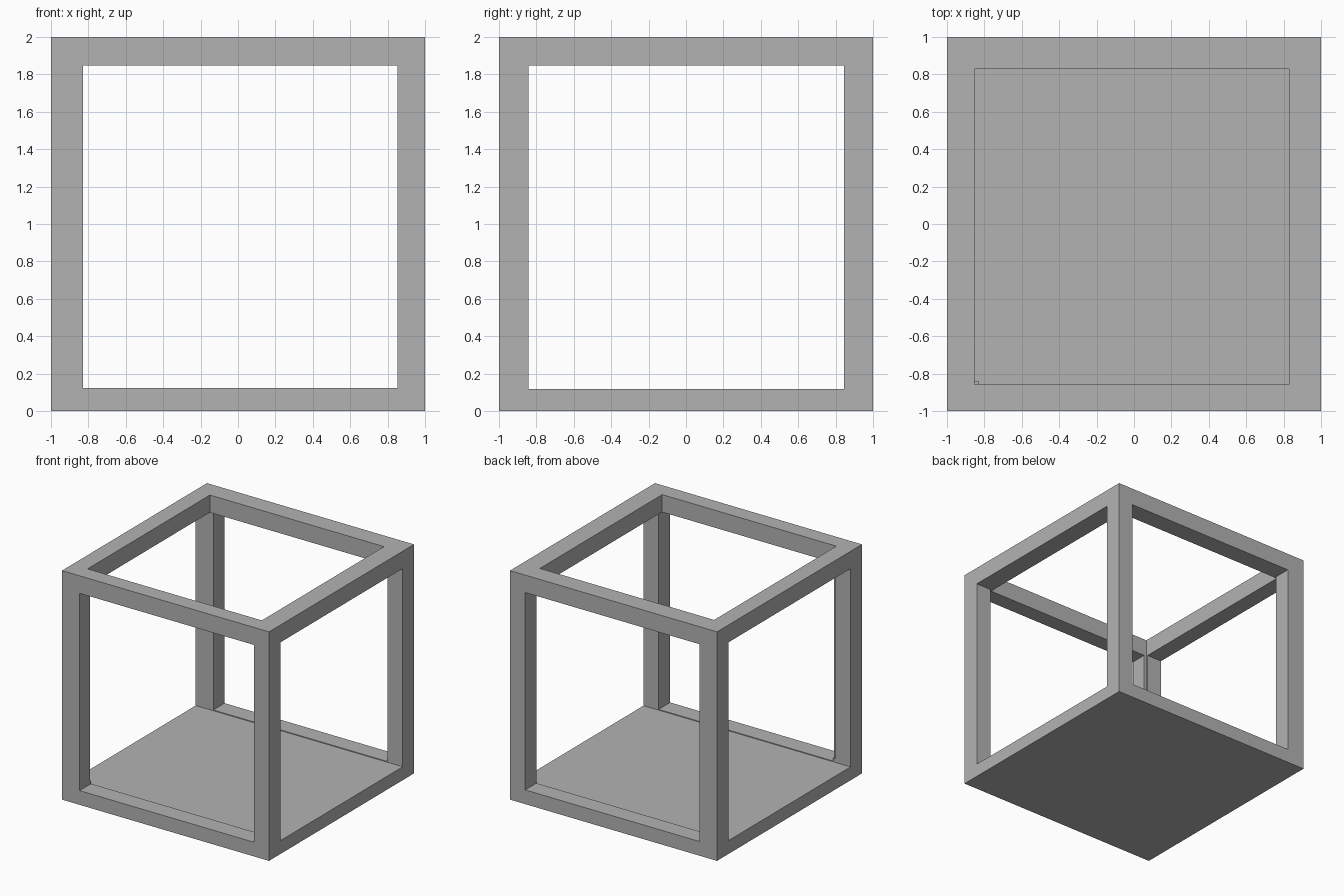
import bpy
from mathutils import Vector

cube = bpy.data.objects.get("Cube")
if cube:
    bpy.data.objects.remove(cube, do_unlink=True)

grey = bpy.data.materials.new("mid_grey")
grey.use_nodes = True
grey.diffuse_color = (0.45, 0.45, 0.45, 1)
grey.node_tree.nodes["Principled BSDF"].inputs["Base Color"].default_value = grey.diffuse_color


def box(name, low, high):
    """Axis-aligned box between two corners."""
    low, high = Vector(low), Vector(high)
    bpy.ops.mesh.primitive_cube_add(size=1)
    ob = bpy.context.object
    ob.name = name
    for v in ob.data.vertices:
        v.co = (low + high) / 2 + v.co * (high - low)
    ob.data.materials.append(grey)
    return ob


# Solid block that is hollowed out into an open frame
frame = box("cube_frame", (-1, -1, 0), (1, 1, 2))

# Side-to-side opening, front-to-back opening, and open top above the floor
openings = [
    box("side_opening", (-1.5, -0.842, 0.117), (1.5, 0.845, 1.848)),
    box("front_opening", (-0.83, -1.5, 0.124), (0.853, 1.5, 1.847)),
    box("top_opening", (-0.853, -0.857, 0.15), (0.83, 0.83, 2.5)),
]
for cutter in openings:
    cutter.hide_render = True
    bpy.context.view_layer.objects.active = frame
    cut = frame.modifiers.new(cutter.name, "BOOLEAN")
    cut.operation = "DIFFERENCE"
    cut.solver = "EXACT"
    cut.object = cutter
    bpy.ops.object.modifier_apply(modifier=cut.name)
    bpy.data.objects.remove(cutter, do_unlink=True)
